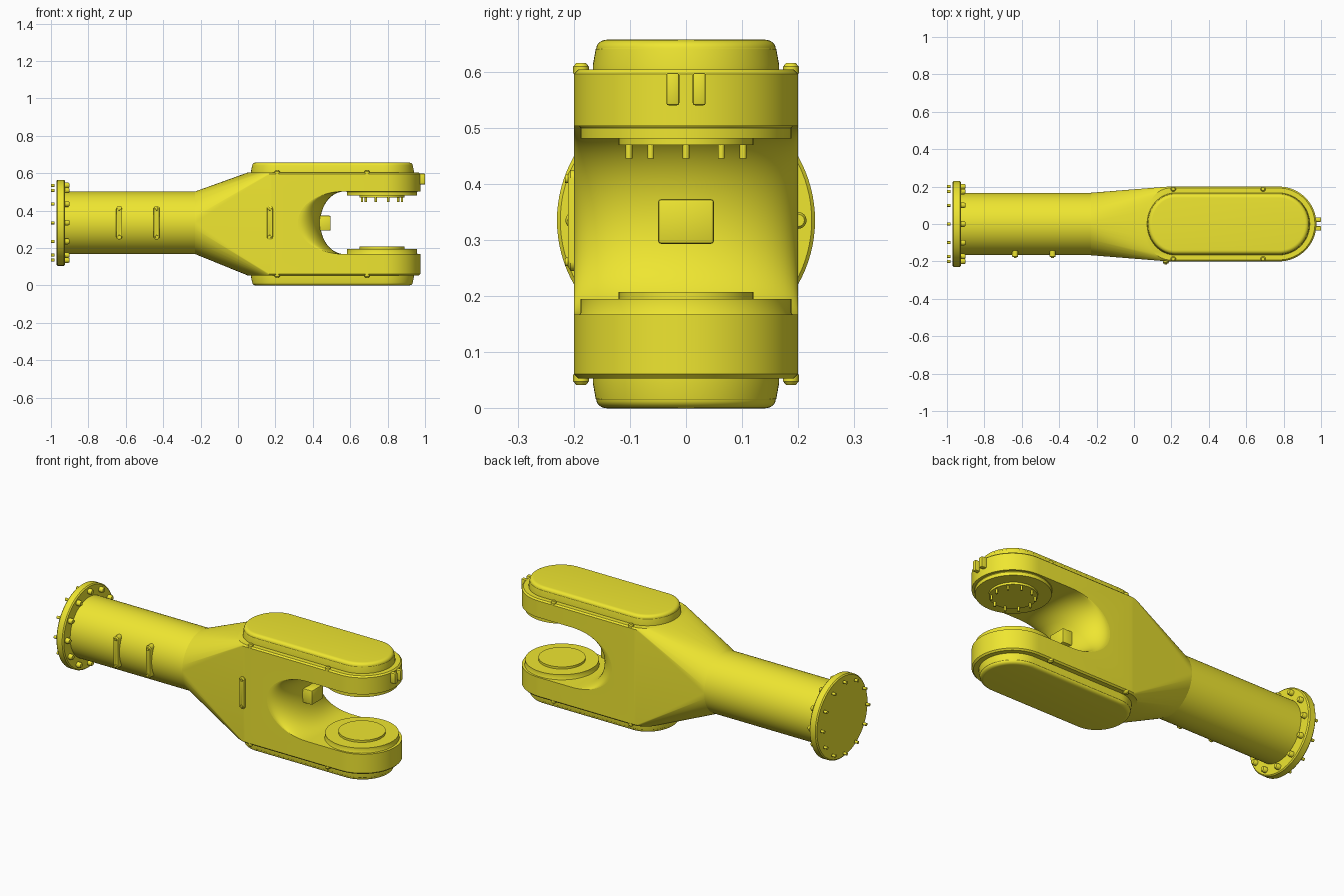
import bpy, bmesh
from math import sin, cos, pi, sqrt
from mathutils import Matrix, Vector

if "Cube" in bpy.data.objects:
    bpy.data.objects.remove(bpy.data.objects["Cube"])

H = 0.657      # total height
ZC = 0.335     # tube axis height
WX = 0.77      # wrist axis position
yellow = bpy.data.materials.new("yellow_paint")
yellow.diffuse_color = (0.86, 0.79, 0.03, 1)
yellow.use_nodes = True
yellow.node_tree.nodes["Principled BSDF"].inputs["Base Color"].default_value = yellow.diffuse_color


def finish(bm, name, angle=0.6):
    bmesh.ops.recalc_face_normals(bm, faces=bm.faces[:])
    me = bpy.data.meshes.new(name)
    bm.to_mesh(me)
    bm.free()
    ob = bpy.data.objects.new(name, me)
    bpy.context.collection.objects.link(ob)
    me.materials.append(yellow)
    smooth(ob, angle)
    return ob


def smooth(ob, angle):
    bpy.ops.object.select_all(action='DESELECT')
    ob.select_set(True)
    bpy.context.view_layer.objects.active = ob
    bpy.ops.object.shade_smooth_by_angle(angle=angle)


def loft(bm, rings):
    """Skin a list of equal closed rings and cap both ends."""
    vs = [[bm.verts.new(p) for p in r] for r in rings]
    for a, b in zip(vs, vs[1:]):
        for i in range(len(a)):
            j = (i + 1) % len(a)
            bm.faces.new((a[i], a[j], b[j], b[i]))
    bm.faces.new(vs[0])
    bm.faces.new(vs[-1])


def plan(x0, x1, hy, left, right, z, n=32):
    """Long rounded outline with elliptical ends, seen from above."""
    pts = [(x1 - right + right * cos(t), hy * sin(t), z)
           for t in (-pi / 2 + pi * i / n for i in range(n + 1))]
    pts += [(x0 + left + left * cos(t), hy * sin(t), z)
            for t in (pi / 2 + pi * i / n for i in range(n + 1))]
    return pts


def lathe(name, axis, base, profile, n=64):
    """Turned part: profile of (radius, distance along axis)."""
    bm = bmesh.new()
    rings = []
    for r, d in profile:
        ring = []
        for i in range(n):
            c, s = r * cos(2 * pi * i / n), r * sin(2 * pi * i / n)
            ring.append(Vector((d, c, s) if axis == 'X' else (c, s, d)) + Vector(base))
        rings.append(ring)
    loft(bm, rings)
    return finish(bm, name)


def block(name, lo, hi, bevel=0.004):
    bm = bmesh.new()
    lo, hi = Vector(lo), Vector(hi)
    bmesh.ops.create_cube(bm, size=1, matrix=Matrix.Translation((lo + hi) / 2)
                          @ Matrix.Diagonal((*(hi - lo), 1)))
    bmesh.ops.bevel(bm, geom=bm.edges[:], offset=bevel, segments=2, affect='EDGES', profile=0.5)
    return finish(bm, name)


# Tube and end flange
lathe("forearm_tube", 'X', (0, 0, ZC), [(0.167, -0.93), (0.167, -0.225)], 96)
lathe("end_flange", 'X', (0, 0, ZC),
      [(0.224, -0.97), (0.23, -0.964), (0.23, -0.931), (0.224, -0.925)], 96)
for k in range(12):
    a = 2 * pi * k / 12
    y, z = 0.2 * cos(a), ZC + 0.2 * sin(a)
    lathe(f"flange_bolt_{k}", 'X', (0, y, z),
          [(0.015, -0.93), (0.015, -0.908), (0.011, -0.902)], 16)
    lathe(f"flange_stud_{k}", 'X', (0, y, z), [(0.008, -0.98), (0.008, -1.0)], 12)

# Fork body: hull between the tube end and the two stadium plates
bm = bmesh.new()
pts = [(-0.23, 0.167 * cos(2 * pi * i / 96), ZC + 0.167 * sin(2 * pi * i / 96)) for i in range(96)]
for z, inset in ((0.604, 0.008), (0.596, 0)):
    for zz in (z, H - z):
        pts += plan(0.045 + inset, 0.975 - inset, 0.2 - inset, 0.14, 0.2 - inset, zz)
for p in pts:
    bm.verts.new(p)
res = bmesh.ops.convex_hull(bm, input=bm.verts[:])
junk = [g for g in set(res["geom_interior"] + res["geom_unused"]) if isinstance(g, bmesh.types.BMVert)]
bmesh.ops.delete(bm, geom=junk, context='VERTS')
bmesh.ops.dissolve_limit(bm, angle_limit=0.002, verts=bm.verts[:], edges=bm.edges[:])
body = finish(bm, "fork_body")

# Slot cutter: a filleted opening whose root is rounded in plan
bm = bmesh.new()
rings = []
for i in range(35):
    t = -cos(pi * (i - 1) / 32) if 0 < i < 34 else (-1.3 if i == 0 else 1.3)
    xl = 0.44 - 0.12 * (1 - sqrt(max(0, 1 - t * t)))
    ring = [(1.2, 0.2 * t, ZC + 0.168), (1.2, 0.2 * t, ZC - 0.168)]
    for k in range(33):
        a = -pi / 2 + pi * k / 32
        ring.append((0.575 - (0.575 - xl) * abs(cos(a)) ** 0.95, 0.2 * t, ZC + 0.168 * sin(a)))
    rings.append(ring)
loft(bm, rings)
cutter = finish(bm, "slot_cutter")
cutter.hide_render = True
mod = body.modifiers.new("slot", 'BOOLEAN')
mod.operation, mod.solver, mod.object = 'DIFFERENCE', 'EXACT', cutter
bpy.context.view_layer.objects.active = body
while body.modifiers[0] != mod:
    bpy.ops.object.modifier_apply(modifier=body.modifiers[0].name)
bpy.ops.object.modifier_apply(modifier=mod.name)
bpy.data.objects.remove(cutter)
smooth(body, 0.6)

# Covers and cover screws, mirrored top and bottom
for side in ("top", "bottom"):
    def fz(z):
        return z if side == "top" else H - z
    bm = bmesh.new()
    prof = [(0.595, 0), (0.612, 0), (0.64, 0.005)]
    prof += [(0.641 + 0.016 * sin(a), 0.006 + 0.02 * (1 - cos(a)))
             for a in (pi / 2 * k / 6 for k in range(7))]
    loft(bm, [plan(0.07 + d, 0.94 - d, 0.166 - d, 0.15 - d, 0.166 - d, fz(z)) for z, d in prof])
    finish(bm, side + "_cover")
    for x in (0.21, 0.69):
        for y in (-0.187, 0.187):
            lathe(f"{side}_cover_screw", 'Z', (x, y, 0),
                  [(0.014, fz(0.597)), (0.014, fz(0.609)), (0.009, fz(0.615))], 16)

# Wrist bearing pads inside the fork
lathe("upper_bearing_pad", 'Z', (WX, 0, 0), [(0.196, 0.51), (0.188, 0.5), (0.188, 0.481)])
lathe("upper_bearing_disc", 'Z', (WX, 0, 0), [(0.12, 0.49), (0.12, 0.469)])
lathe("lower_bearing_pad", 'Z', (WX, 0, 0), [(0.196, 0.158), (0.188, 0.17), (0.188, 0.195)])
lathe("lower_bearing_disc", 'Z', (WX, 0, 0), [(0.12, 0.185), (0.12, 0.207)])
for k in range(10):
    a = 2 * pi * k / 10
    lathe(f"bearing_pin_{k}", 'Z', (WX + 0.107 * cos(a), 0.107 * sin(a), 0),
          [(0.006, 0.475), (0.006, 0.445)], 12)

# Stop block at the slot root and two stop lugs at the fork tip
block("stop_block", (0.415, -0.05, 0.293), (0.495, 0.05, 0.373), 0.006)
for s in (-1, 1):
    y0, y1 = sorted((s * 0.012, s * 0.035))
    block("tip_lug", (0.955, y0, 0.54), (1.0, y1, 0.598))

# Side clips: flat rounded straps with a screw at each end
for k, (x, y) in enumerate(((-0.635, -0.167), (-0.435, -0.167), (0.17, -0.2))):
    w, h = 0.016, 0.09
    outline = []
    for i in range(25):
        a = pi * i / 24
        outline.append((w * cos(a), h - w + w * sin(a)))
    outline += [(-u, -v) for u, v in outline]
    bm = bmesh.new()
    depths = ((0.035, 1), (-0.006, 1), (-0.01, 0.85))
    loft(bm, [[(x + u * f, y + d, ZC + v * (0.5 + 0.5 * f)) for u, v in outline] for d, f in depths])
    finish(bm, f"side_clip_{k}")
    for s in (-1, 1):
        bm = bmesh.new()
        bmesh.ops.create_cone(bm, cap_ends=True, segments=16, radius1=0.009, radius2=0.007, depth=0.012,
                              matrix=Matrix.Translation((x, y - 0.01, ZC + s * 0.074))
                              @ Matrix.Rotation(pi / 2, 4, 'X'))
        finish(bm, f"clip_screw_{k}")
